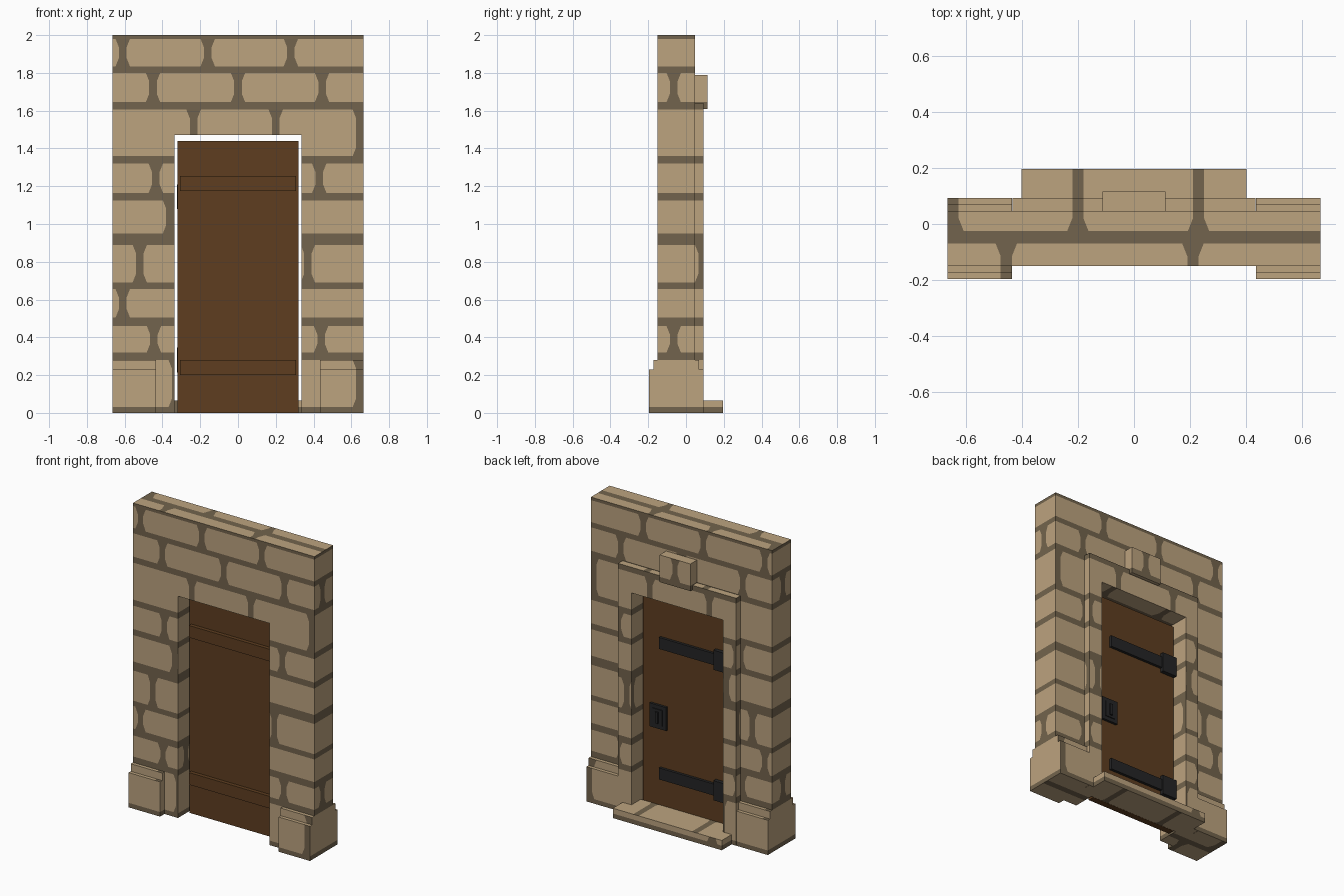
import bpy, bmesh
from mathutils import Vector

if "Cube" in bpy.data.objects:
    bpy.data.objects.remove(bpy.data.objects["Cube"])


def material(name, rgb):
    m = bpy.data.materials.new(name)
    m.diffuse_color = (*rgb, 1)
    m.use_nodes = True
    m.node_tree.nodes["Principled BSDF"].inputs["Base Color"].default_value = m.diffuse_color
    return m


STONE = material("tan_stone", (0.503, 0.366, 0.212))
GROUT = material("dark_mortar", (0.171, 0.127, 0.074))
WOOD = material("brown_wood", (0.112, 0.048, 0.0144))
IRON = material("black_iron", (0.018, 0.018, 0.019))

# Stone courses: (start, end, vertical joints)
COURSES = [(0.03, 0.28), (0.32, 0.46), (0.505, 0.655), (0.69, 0.89), (0.95, 1.125),
           (1.165, 1.32), (1.36, 1.605), (1.645, 1.80), (1.835, 1.98)]
FRONT_JOINTS = [[-0.33, 0.645], [-0.445, 0.44], [-0.61], [-0.52, 0.37], [-0.36],
                [-0.435, 0.43], [-0.235, 0.2, 0.645], [-0.45, 0, 0.445], [-0.61, -0.16, 0.28]]
SIDE_JOINTS = [[], [-0.065], [], [0.085], [], [], [], [-0.065], []]
# Per face axis: u axis, v axis, rows
PATTERN = {
    1: (0, 2, [(a, b, j) for (a, b), j in zip(COURSES, FRONT_JOINTS)]),
    0: (1, 2, [(a, b, j) for (a, b), j in zip(COURSES, SIDE_JOINTS)]),
    2: (0, 1, [(-0.3, -0.07, [-0.455, 0.21]), (-0.025, 0.3, [-0.645, -0.2, 0.23])]),
}
W, CU, CV = 0.02, 0.018, 0.045   # joint half width, stone corner cut


def cut(bm, axis, test, co, no):
    bm.normal_update()
    fs = [f for f in bm.faces if abs(f.normal[axis]) > 0.9 and test(f.calc_center_median())]
    if fs:
        geom = set(fs)
        for f in fs:
            geom.update(f.edges)
            geom.update(f.verts)
        bmesh.ops.bisect_plane(bm, geom=list(geom), dist=1e-5, plane_co=co, plane_no=no)


def vec(u, v, a, b):
    p = Vector((0, 0, 0))
    p[u], p[v] = a, b
    return p


def masonry(bm):
    """Cut stone outlines into the faces and colour stones and mortar."""
    for axis, (u, v, rows) in PATTERN.items():
        for v0, v1, joints in rows:
            for e in (v0, v1):
                cut(bm, axis, lambda c: True, vec(u, v, 0, e), vec(u, v, 0, 1))
            for j in joints:
                for s in (-1, 1):
                    edge = j + s * W
                    cut(bm, axis, lambda c: v0 < c[v] < v1, vec(u, v, edge, 0), vec(u, v, 1, 0))
                for s in (-1, 1):
                    edge = j + s * W
                    for e, d in ((v0, 1), (v1, -1)):
                        cut(bm, axis, lambda c: v0 < c[v] < v1 and s * (c[u] - edge) > 0,
                            vec(u, v, edge + s * CU, e), vec(u, v, s / CU, d / CV).normalized())
    bm.normal_update()
    for f in bm.faces:
        axis = max(range(3), key=lambda i: abs(f.normal[i]))
        u, v, rows = PATTERN[axis]
        c = f.calc_center_median()
        f.material_index = 1
        for v0, v1, joints in rows:
            if v0 < c[v] < v1:
                dv = min(c[v] - v0, v1 - c[v])
                ok = all(abs(c[u] - j) > W and (abs(c[u] - j) - W) / CU + dv / CV > 1
                         for j in joints)
                f.material_index = 0 if ok else 1


def prism(name, pts, axis, a, b, mat=None):
    """Extrude an outline along an axis; no material means masonry."""
    u, v = [i for i in range(3) if i != axis]
    bm = bmesh.new()
    vs = []
    for p in pts:
        co = vec(u, v, *p)
        co[axis] = a
        vs.append(bm.verts.new(co))
    face = bm.faces.new(vs)
    ext = bmesh.ops.extrude_face_region(bm, geom=[face])
    d = Vector((0, 0, 0))
    d[axis] = b - a
    bmesh.ops.translate(bm, vec=d, verts=[g for g in ext["geom"] if isinstance(g, bmesh.types.BMVert)])
    bmesh.ops.recalc_face_normals(bm, faces=bm.faces[:])
    if mat is None:
        masonry(bm)
    me = bpy.data.meshes.new(name)
    bm.to_mesh(me)
    bm.free()
    for m in ([mat] if mat else [STONE, GROUT]):
        me.materials.append(m)
    ob = bpy.data.objects.new(name, me)
    bpy.context.collection.objects.link(ob)
    return ob


def box(name, x0, x1, y0, y1, z0, z1, mat=None):
    return prism(name, [(x0, z0), (x1, z0), (x1, z1), (x0, z1)], 1, y0, y1, mat)


def arch(name, w, h, y0, y1):
    """Wall with the doorway cut out."""
    return prism(name, [(-w, 0), (-0.335, 0), (-0.335, 1.47), (0.335, 1.47),
                        (0.335, 0), (w, 0), (w, h), (-w, h)], 1, y0, y1)


# Masonry
arch("wall", 0.665, 2.0, -0.15, 0.047)
arch("door_surround", 0.433, 1.64, 0.047, 0.093)
box("keystone", -0.113, 0.113, 0.047, 0.115, 1.61, 1.79)
prism("doorstep", [(-0.335, -0.005), (0.335, -0.005), (0.335, 0.093), (0.4, 0.093),
                   (0.4, 0.196), (-0.4, 0.196), (-0.4, 0.093), (-0.335, 0.093)], 2, 0, 0.065)

# Stepped plinth blocks, front and back of each pier
for side, x0, x1 in (("left", -0.665, -0.434), ("right", 0.434, 0.665)):
    for face, y, s in (("front", -0.15, -1), ("back", 0.047, 1)):
        outline = [(y, 0), (y + s * 0.046, 0), (y + s * 0.046, 0.23),
                   (y + s * 0.023, 0.23), (y + s * 0.023, 0.28), (y, 0.28)]
        prism(f"plinth_{face}_{side}", outline, 0, x0, x1)

# Door with two battens on the front
box("door", -0.32, 0.32, -0.05, -0.006, 0, 1.44, WOOD)
for n, z in (("lower", 0.24), ("upper", 1.215)):
    box(f"door_batten_{n}", -0.308, 0.308, -0.075, -0.05, z - 0.04, z + 0.04, WOOD)

# Strap hinges on the back
for n, z in (("lower", 0.28), ("upper", 1.145)):
    box(f"hinge_strap_{n}", -0.215, 0.19, -0.006, 0.012, z - 0.038, z + 0.038, IRON)
    box(f"hinge_plate_{n}", -0.322, -0.215, -0.006, 0.02, z - 0.065, z + 0.065, IRON)

# Lock plate and latch on the back
box("lock_plate", 0.14, 0.26, -0.006, 0.01, 0.575, 0.73, IRON)
box("latch_base", 0.165, 0.235, 0.01, 0.016, 0.6, 0.705, IRON)
box("latch_lever", 0.19, 0.21, 0.016, 0.026, 0.615, 0.69, IRON)
